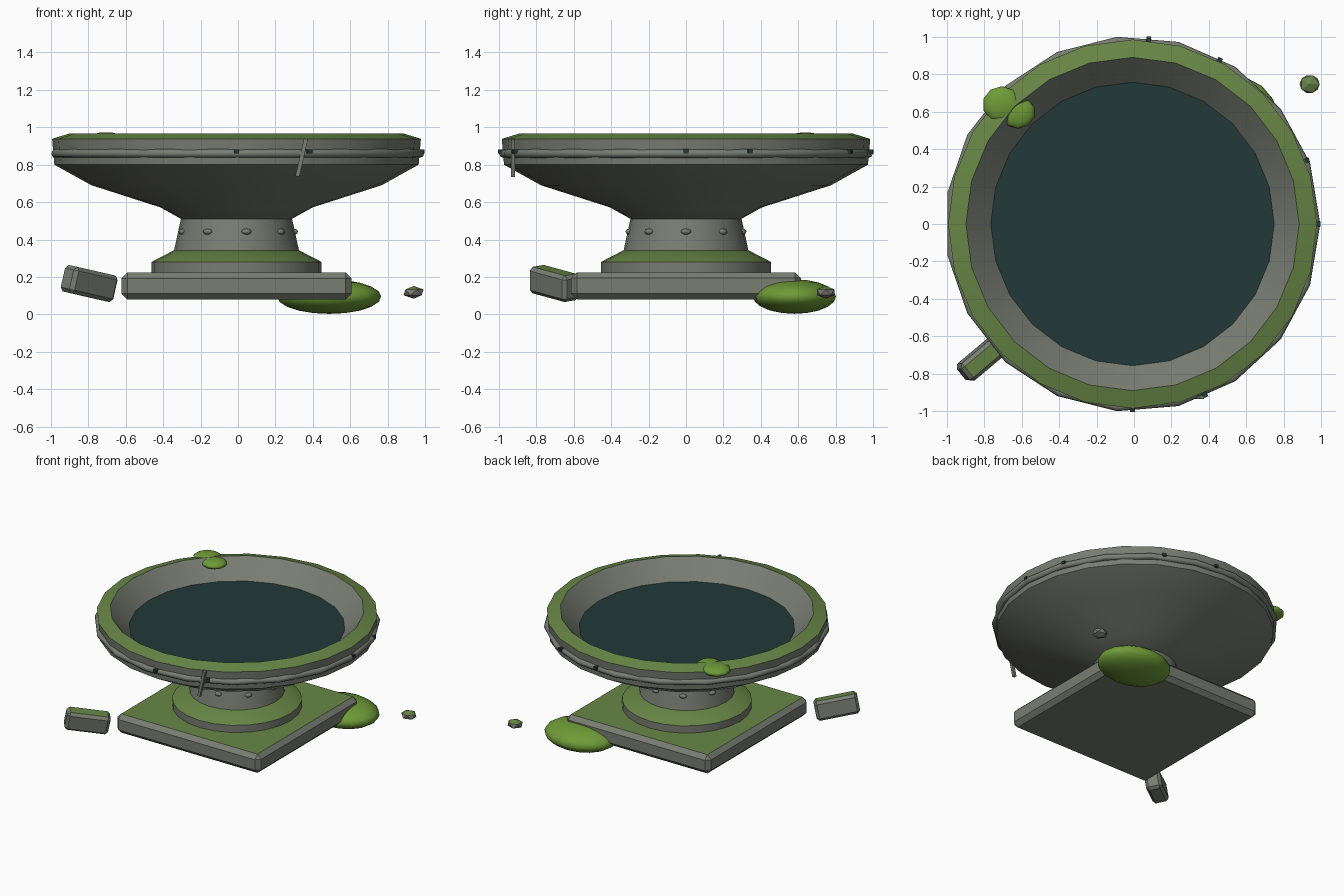
import bpy, bmesh, math
from mathutils import Matrix, Vector

if "Cube" in bpy.data.objects:
    bpy.data.objects.remove(bpy.data.objects["Cube"])

CX = -0.008  # the stonework sits slightly left of centre


def make_mat(name, rgb):
    m = bpy.data.materials.new(name)
    m.diffuse_color = (*rgb, 1)
    m.use_nodes = True
    m.node_tree.nodes["Principled BSDF"].inputs["Base Color"].default_value = m.diffuse_color
    return m


STONE = make_mat("grey stone", (0.19, 0.205, 0.17))
MOSSY = make_mat("mossy stone", (0.138, 0.238, 0.061))
MOSS = make_mat("bright moss", (0.156, 0.328, 0.038))
WATER = make_mat("dark water", (0.016, 0.040, 0.040))


def finish(name, bm, mats, smooth=None, top=None):
    """Turn a bmesh into an object; faces pointing up get the second material."""
    bmesh.ops.recalc_face_normals(bm, faces=bm.faces)
    if top is not None:
        for f in bm.faces:
            f.material_index = 1 if f.normal.z > top else 0
    me = bpy.data.meshes.new(name)
    bm.to_mesh(me)
    bm.free()
    for m in mats:
        me.materials.append(m)
    ob = bpy.data.objects.new(name, me)
    bpy.context.collection.objects.link(ob)
    if smooth:
        bpy.ops.object.select_all(action='DESELECT')
        ob.select_set(True)
        bpy.context.view_layer.objects.active = ob
        bpy.ops.object.shade_smooth_by_angle(angle=math.radians(smooth))
    return ob


def lathe(name, profile, segs, mats, smooth=None, top=None, closed=False):
    """Spin (radius, height) points round the vertical axis."""
    bm = bmesh.new()
    rings = []
    for r, z in profile:
        rings.append([bm.verts.new((CX + r * math.cos(2 * math.pi * i / segs),
                                    r * math.sin(2 * math.pi * i / segs), z))
                      for i in range(segs)])
    pairs = list(zip(rings, rings[1:]))
    if closed:
        pairs.append((rings[-1], rings[0]))
    for a, b in pairs:
        for i in range(segs):
            j = (i + 1) % segs
            bm.faces.new((a[i], a[j], b[j], b[i]))
    if not closed:
        bm.faces.new(rings[0])
        bm.faces.new(rings[-1])
    return finish(name, bm, mats, smooth, top)


def block(name, size, loc, rot, bevel, mats, top=None):
    """Box with chamfered edges."""
    bm = bmesh.new()
    bmesh.ops.create_cube(bm, size=1)
    bmesh.ops.scale(bm, vec=size, verts=bm.verts)
    if bevel:
        bmesh.ops.bevel(bm, geom=bm.edges[:], offset=bevel, segments=1, affect='EDGES')
    bm.transform(Matrix.Translation(loc) @ rot)
    return finish(name, bm, mats, None, top)


def blob(name, loc, radii, mats, segs=14, rings=8, turn=0.0, smooth=60):
    bm = bmesh.new()
    bmesh.ops.create_uvsphere(bm, u_segments=segs, v_segments=rings, radius=1)
    bmesh.ops.scale(bm, vec=radii, verts=bm.verts)
    bm.transform(Matrix.Translation(loc) @ Matrix.Rotation(turn, 4, 'Z'))
    return finish(name, bm, mats, smooth)


# Square plinth, foot and neck
I4 = Matrix.Identity(4)
block("plinth", (1.23, 1.23, 0.145), (CX, 0, 0.1525), I4, 0.032, [STONE, MOSSY], 0.85)
lathe("foot", [(0.455, 0.2), (0.455, 0.28), (0.335, 0.342)], 24, [STONE, MOSSY], 30, 0.85)
lathe("neck", [(0.335, 0.335), (0.295, 0.52)], 24, [STONE], 30)

# Basin with a sloping mossy rim
lathe("basin", [(0.292, 0.508), (0.407, 0.572), (0.775, 0.69), (0.973, 0.80), (0.985, 0.938),
                (0.89, 0.967), (0.755, 0.828)], 24, [STONE, MOSSY], 35, 0.85)
lathe("water", [(0.757, 0.826), (0.757, 0.832)], 24, [WATER])

# Bead moulding round the rim
bead = [(0.98 + 0.023 * math.cos(a * math.pi / 4), 0.86 + 0.023 * math.sin(a * math.pi / 4))
        for a in range(8)]
lathe("rim_bead", bead, 19, [STONE], 50, closed=True)

# Small dark pits on the bead
for n, deg in enumerate((-90, -67, 0, 20, 62, 85)):
    a = math.radians(deg)
    block(f"bead_pit_{n}", (0.03, 0.026, 0.022),
          (CX + 0.99 * math.cos(a), 0.99 * math.sin(a), 0.871),
          Matrix.Rotation(a, 4, 'Z'), 0, [WATER])

# Studs round the neck
for n in range(9):
    a = 2 * math.pi * n / 9
    blob(f"neck_stud_{n}", (CX + 0.308 * math.cos(a), 0.308 * math.sin(a), 0.442),
         (0.02, 0.028, 0.016), [STONE], 8, 6, a)

# Crack strip on the front of the rim
block("rim_crack", (0.022, 0.02, 0.205), (0.34, -0.925, 0.837),
      Matrix.Rotation(math.radians(13), 4, 'Y'), 0, [STONE])

# Fallen stone and pebble
rot = Matrix.Rotation(math.radians(40), 4, 'Z') @ Matrix.Rotation(math.radians(10), 4, 'Y') \
    @ Matrix.Rotation(math.radians(8), 4, 'X')
block("fallen_stone", (0.31, 0.115, 0.145), (-0.795, -0.705, 0.165), rot, 0.02, [STONE, MOSSY], 0.9)

bm = bmesh.new()
bmesh.ops.create_icosphere(bm, subdivisions=1, radius=1)
bmesh.ops.scale(bm, vec=(0.06, 0.055, 0.034), verts=bm.verts)
bmesh.ops.translate(bm, vec=(0.938, 0.747, 0.118), verts=bm.verts)
finish("pebble", bm, [STONE, MOSSY], None, 0.85)

# Moss clumps
blob("ground_moss", (0.487, 0.58, 0.095), (0.278, 0.222, 0.092), [MOSS], 16, 10)
blob("rim_moss_outer", (-0.705, 0.638, 0.937), (0.105, 0.098, 0.036), [MOSS], 10, 8)
blob("rim_moss_inner", (-0.62, 0.597, 0.935), (0.092, 0.088, 0.032), [MOSS], 10, 8)
